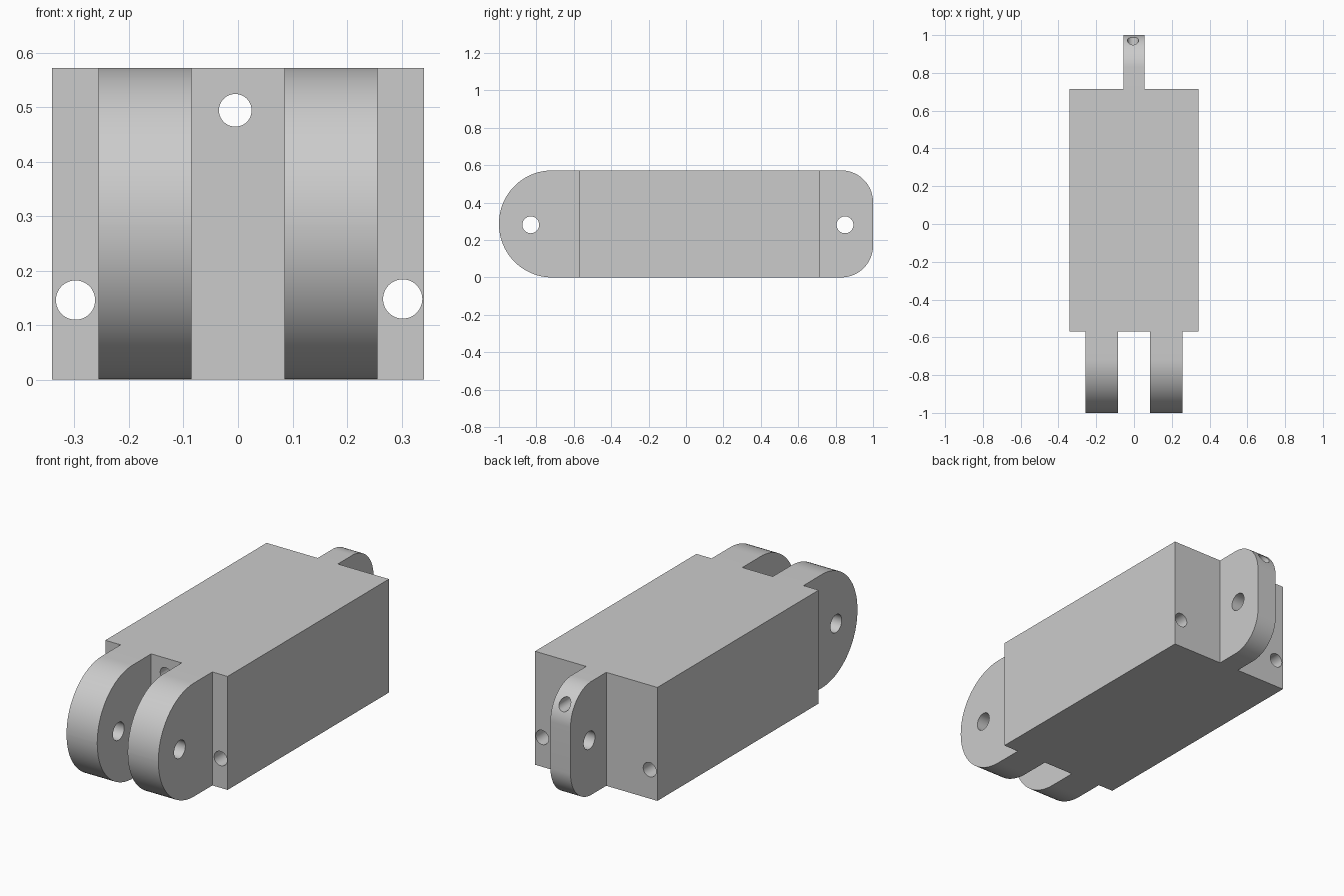
import bpy, math
from mathutils import Vector

old = bpy.data.objects.get("Cube")
if old:
    bpy.data.objects.remove(old, do_unlink=True)

H = 0.572                      # height of the block
FRONT, BACK = -0.57, 0.715     # ends of the full-width block

gray = bpy.data.materials.new("light_gray")
gray.use_nodes = True
color = (0.6, 0.6, 0.6, 1)
gray.diffuse_color = color
gray.node_tree.nodes["Principled BSDF"].inputs["Base Color"].default_value = color


def prism(name, points, sweep):
    """Extrude a closed outline of 3D points along the sweep vector."""
    n = len(points)
    verts = [Vector(p) for p in points]
    verts += [v + Vector(sweep) for v in verts]
    faces = [tuple(range(n))[::-1], tuple(range(n, 2 * n))]
    faces += [(i, (i + 1) % n, (i + 1) % n + n, i + n) for i in range(n)]
    mesh = bpy.data.meshes.new(name)
    mesh.from_pydata(verts, [], faces)
    obj = bpy.data.objects.new(name, mesh)
    bpy.context.collection.objects.link(obj)
    mesh.materials.append(gray)
    # Make the normals point outward
    bpy.context.view_layer.objects.active = obj
    bpy.ops.object.select_all(action='DESELECT')
    obj.select_set(True)
    bpy.ops.object.mode_set(mode='EDIT')
    bpy.ops.mesh.select_all(action='SELECT')
    bpy.ops.mesh.normals_make_consistent(inside=False)
    bpy.ops.object.mode_set(mode='OBJECT')
    return obj


def arc(cy, cz, r, start, steps=24):
    """Quarter arc in the side plane, counterclockwise from start degrees."""
    angles = [math.radians(start + 90 * i / steps) for i in range(steps + 1)]
    return [(-1, cy + r * math.cos(a), cz + r * math.sin(a)) for a in angles]


def cylinder_cutter(name, location, radius, rotation):
    bpy.ops.mesh.primitive_cylinder_add(vertices=48, radius=radius, depth=3,
                                        location=location, rotation=rotation)
    obj = bpy.context.object
    obj.name = name
    obj.data.materials.append(gray)
    return obj


def apply_boolean(target, cutter, operation):
    mod = target.modifiers.new(operation.lower(), 'BOOLEAN')
    mod.operation, mod.solver, mod.object = operation, 'EXACT', cutter
    bpy.context.view_layer.objects.active = target
    bpy.ops.object.modifier_apply(modifier=mod.name)
    bpy.data.objects.remove(cutter, do_unlink=True)


# Plan outline: block with a two-pronged fork in front and a tongue behind
half = [(0.085, FRONT), (0.085, -1.1), (0.256, -1.1), (0.256, FRONT),
        (0.341, FRONT), (0.341, BACK), (0.056, BACK), (0.056, 1.1)]
plan = half + [(-x, y) for x, y in reversed(half)]
link = prism("hinge_link_block", [(x, y, -0.2) for x, y in plan], (0, 0, 1))

# Side silhouette: fully round fork ends, rounded tongue corners
rf, rb = 0.284, 0.17
side = (arc(1 - rb, H - rb, rb, 0) + arc(rf - 1, H - rf, rf, 90)
        + arc(rf - 1, rf, rf, 180) + arc(1 - rb, rb, rb, 270))
apply_boolean(link, prism("side_silhouette", side, (2, 0, 0)), 'INTERSECT')

# Pin holes across the fork and the tongue
for y in (-0.83, 0.85):
    # Kept short of the other end because each runs along x only
    pin = cylinder_cutter("pin_hole", (0, y, 0.281), 0.045, (0, math.pi / 2, 0))
    apply_boolean(link, pin, 'DIFFERENCE')

# Cord holes along the whole length
for x, z, r in ((-0.298, 0.146, 0.036), (0.302, 0.148, 0.036), (-0.005, 0.494, 0.03)):
    cord = cylinder_cutter("cord_hole", (x, 0, z), r, (math.pi / 2, 0, 0))
    apply_boolean(link, cord, 'DIFFERENCE')

bpy.ops.object.select_all(action='DESELECT')
link.select_set(True)
bpy.context.view_layer.objects.active = link
bpy.ops.object.shade_smooth_by_angle(angle=math.radians(30))
